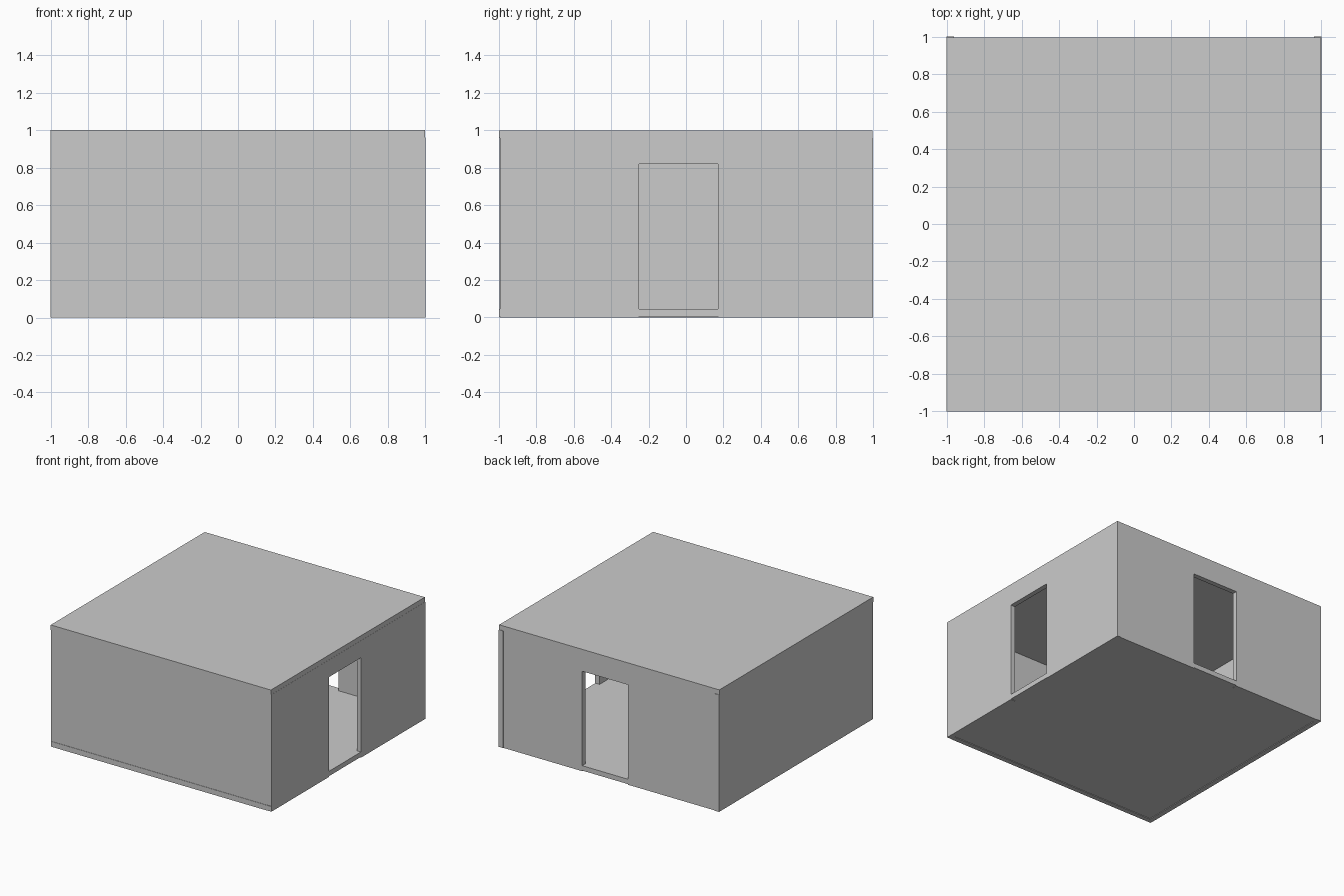
import bpy
import bmesh

if "Cube" in bpy.data.objects:
    bpy.data.objects.remove(bpy.data.objects["Cube"])


def panel(name, outline, to_3d, shift):
    """Extrude a flat outline into a solid slab."""
    me = bpy.data.meshes.new(name)
    bm = bmesh.new()
    face = bm.faces.new([bm.verts.new(to_3d(a, b)) for a, b in outline])
    ext = bmesh.ops.extrude_face_region(bm, geom=[face], use_keep_orig=True)
    verts = [v for v in ext["geom"] if isinstance(v, bmesh.types.BMVert)]
    bmesh.ops.translate(bm, verts=verts, vec=shift)
    bmesh.ops.recalc_face_normals(bm, faces=bm.faces)
    bm.to_mesh(me)
    bm.free()
    ob = bpy.data.objects.new(name, me)
    bpy.context.collection.objects.link(ob)
    return ob


def rect(a0, a1, b0, b1):
    return [(a0, b0), (a1, b0), (a1, b1), (a0, b1)]


def doorway(a0, a1, d0, d1, z1, head=0.82):
    # wall outline with a door notch open to the ground
    return [(a0, 0), (d0, 0), (d0, head), (d1, head),
            (d1, 0), (a1, 0), (a1, z1), (a0, z1)]


T = 0.04       # panel thickness
BACK = 0.996   # back face of floor, roof and back wall
TOP = 0.96     # underside of the roof

# floor, raised a hair above the wall feet, and roof
panel("floor", rect(-0.998, 0.998, -1, BACK), lambda a, b: (a, b, 0.005), (0, 0, T))
panel("roof", rect(-1, 0.999, -1, BACK), lambda a, b: (a, b, TOP), (0, 0, T))

# plain walls
panel("left_wall", rect(-0.997, 1, 0, TOP), lambda a, b: (-1, a, b), (T, 0, 0))
panel("front_wall", rect(-0.96, 0.96, 0, TOP), lambda a, b: (a, -0.997, b), (0, T, 0))

# walls with doorways
panel("right_wall", doorway(-0.995, 1, -0.25, 0.17, TOP),
      lambda a, b: (1, a, b), (-T, 0, 0))
panel("back_wall", doorway(-0.96, 0.96, -0.17, 0.245, TOP),
      lambda a, b: (a, BACK, b), (0, -T, 0))
